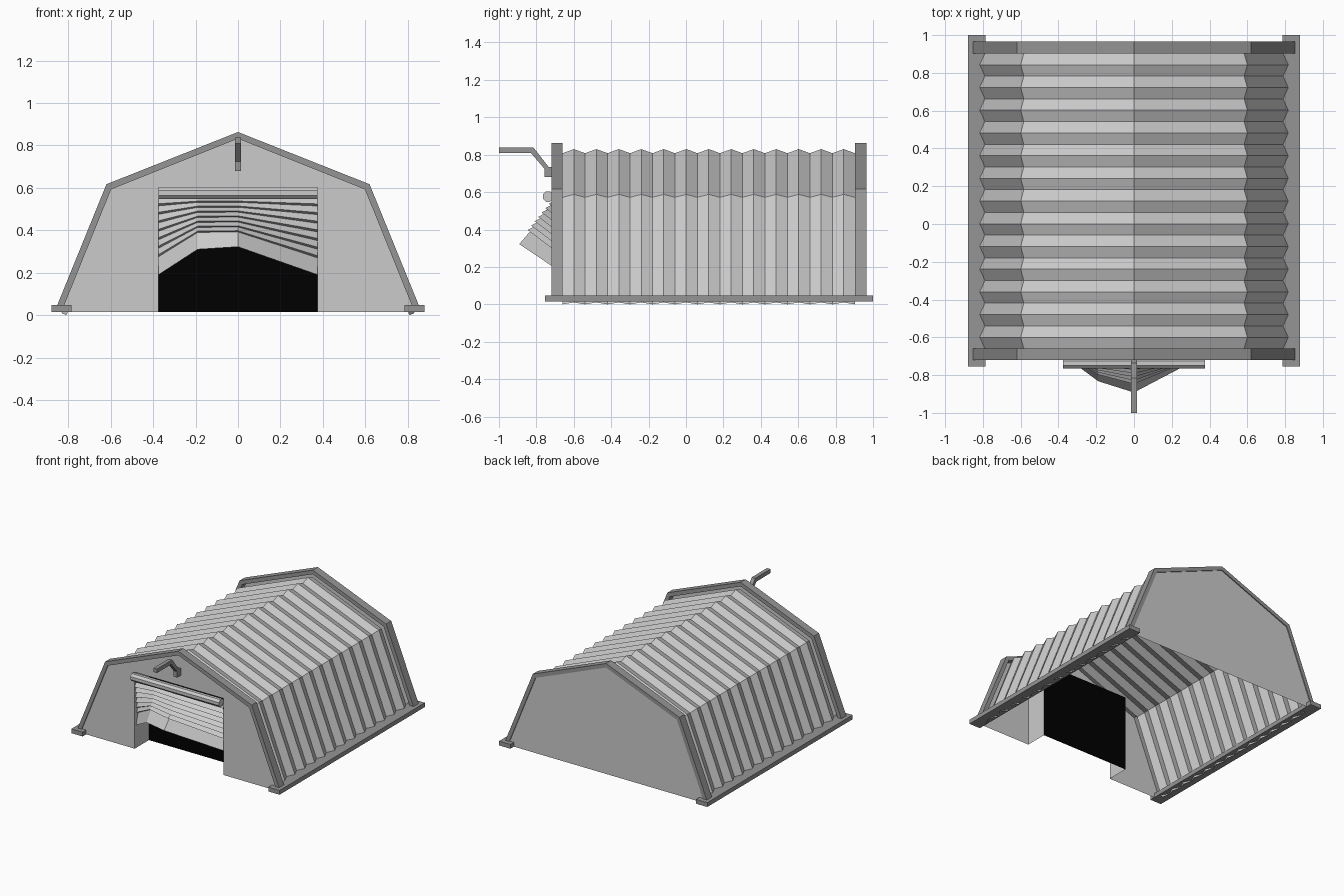
import bpy, math

if "Cube" in bpy.data.objects:
    bpy.data.objects.remove(bpy.data.objects["Cube"])

def material(name, v):
    m = bpy.data.materials.new(name)
    m.diffuse_color = (v, v, v, 1)
    m.use_nodes = True
    m.node_tree.nodes["Principled BSDF"].inputs["Base Color"].default_value = m.diffuse_color
    return m

DARK = material("dark_grey", 0.3)
BLACK = material("black", 0.0)

def make(name, verts, faces, mat=None):
    me = bpy.data.meshes.new(name)
    me.from_pydata(verts, [], faces)
    me.update()
    ob = bpy.data.objects.new(name, me)
    bpy.context.collection.objects.link(ob)
    if mat:
        me.materials.append(mat)
    return ob

def box(name, x0, x1, y0, y1, z0, z1, mat=None):
    v = [(x, y, z) for x in (x0, x1) for y in (y0, y1) for z in (z0, z1)]
    f = [(0, 1, 3, 2), (4, 6, 7, 5), (0, 4, 5, 1), (2, 3, 7, 6), (0, 2, 6, 4), (1, 5, 7, 3)]
    return make(name, v, f, mat)

def prism(name, outline, place, a, b, mat=None):
    """Extrude a 2D outline between a and b; place maps (u, v, depth) to xyz."""
    n = len(outline)
    v = [place(p[0], p[1], d) for d in (a, b) for p in outline]
    f = [tuple(range(n)), tuple(range(2 * n - 1, n - 1, -1))]
    f += [(i, i + n, (i + 1) % n + n, (i + 1) % n) for i in range(n)]
    return make(name, v, f, mat)

def arch(base, eave, apex):
    """Five-point barn profile from left base to right base."""
    return [(-base[0], base[1]), (-eave[0], eave[1]), (0, apex),
            (eave[0], eave[1]), (base[0], base[1])]

xz = lambda u, v, d: (u, d, v)
yz = lambda u, v, d: (d, u, v)

outer = arch((0.865, 0.015), (0.62, 0.617), 0.863)
inner = arch((0.832, 0.015), (0.598, 0.593), 0.832)

# End frames
for name, a, b in (("front_frame", -0.72, -0.66), ("back_frame", 0.903, 0.965)):
    prism(name, outer + inner[::-1], xz, a, b, DARK)

# Base rails
for name, s in (("left_rail", -1), ("right_rail", 1)):
    x0, x1 = sorted((s * 0.785, s * 0.88))
    box(name, x0, x1, -0.755, 1.0, 0.015, 0.048, DARK)

# Corrugated shell: alternate valley and ridge profiles
valley = arch((0.808, 0.0), (0.583, 0.572), 0.808)
ridge = arch((0.832, 0.01), (0.6, 0.588), 0.83)
N = 26
verts, faces = [], []
for i in range(N + 1):
    y = -0.66 + 1.563 * i / N
    verts += [(x, y, z) for x, z in (ridge if i % 2 else valley)]
for i in range(N):
    faces += [(i * 5 + j, i * 5 + j + 1, i * 5 + j + 6, i * 5 + j + 5) for j in range(4)]
make("corrugated_shell", verts, faces)

# End walls
W, TOP, FY, DY = 0.375, 0.6, -0.712, -0.54
notch = [(W, 0.015), (W, TOP), (-W, TOP), (-W, 0.015)]
front = inner + notch
make("front_wall", [(x, FY, z) for x, z in front], [tuple(range(len(front)))[::-1]])
make("back_wall", [(x, 0.958, z) for x, z in inner], [tuple(range(5))])

# Doorway recess and dark doorway panel
make("doorway_reveal", [(x, y, z) for y in (FY, DY) for x, z in notch],
     [(i, i + 1, i + 5, i + 4) for i in range(3)])
make("doorway_panel", [(x, DY, z) for x, z in notch], [(0, 1, 2, 3)], BLACK)

# Shutter roller
R = 8
ring = [(-0.738 + 0.03 * math.cos(math.tau * (i + .5) / R),
         0.576 + 0.03 * math.sin(math.tau * (i + .5) / R)) for i in range(R)]
prism("shutter_roller", ring, yz, -W, W)

# Bent shutter: per column (x, slat end y/z, bottom edge y/z)
cols = [(-W, -0.67, 0.275, -0.695, 0.19), (-0.19, -0.78, 0.39, -0.832, 0.31),
        (0, -0.832, 0.392, -0.892, 0.322), (W, -0.67, 0.27, -0.695, 0.19)]
SLATS = 7
rows = []
for i in range(SLATS + 1):
    t = i / SLATS
    base = [(x, -0.70 + t * (y + 0.70), 0.555 + t * (z - 0.555)) for x, y, z, _, _ in cols]
    rows.append(base)
    if i < SLATS:  # protruding lip of each slat
        tn = (i + 0.75) / SLATS
        rows.append([(x, -0.70 + tn * (y + 0.70) - 0.02, 0.555 + tn * (z - 0.555))
                     for x, y, z, _, _ in cols])
rows.append([(x, y, z) for x, _, _, y, z in cols])
make("bent_shutter", [p for r in rows for p in r],
     [(r * 4 + c, r * 4 + c + 4, r * 4 + c + 5, r * 4 + c + 1)
      for r in range(len(rows) - 1) for c in range(3)])

# Lamp arm over the door
arm = [(-1.0, 0.838), (-0.815, 0.838), (-0.735, 0.735), (-0.712, 0.735), (-0.712, 0.68),
       (-0.757, 0.68), (-0.757, 0.725), (-0.828, 0.808), (-1.0, 0.808)]
prism("lamp_arm", arm, yz, -0.015, 0.015, DARK)
